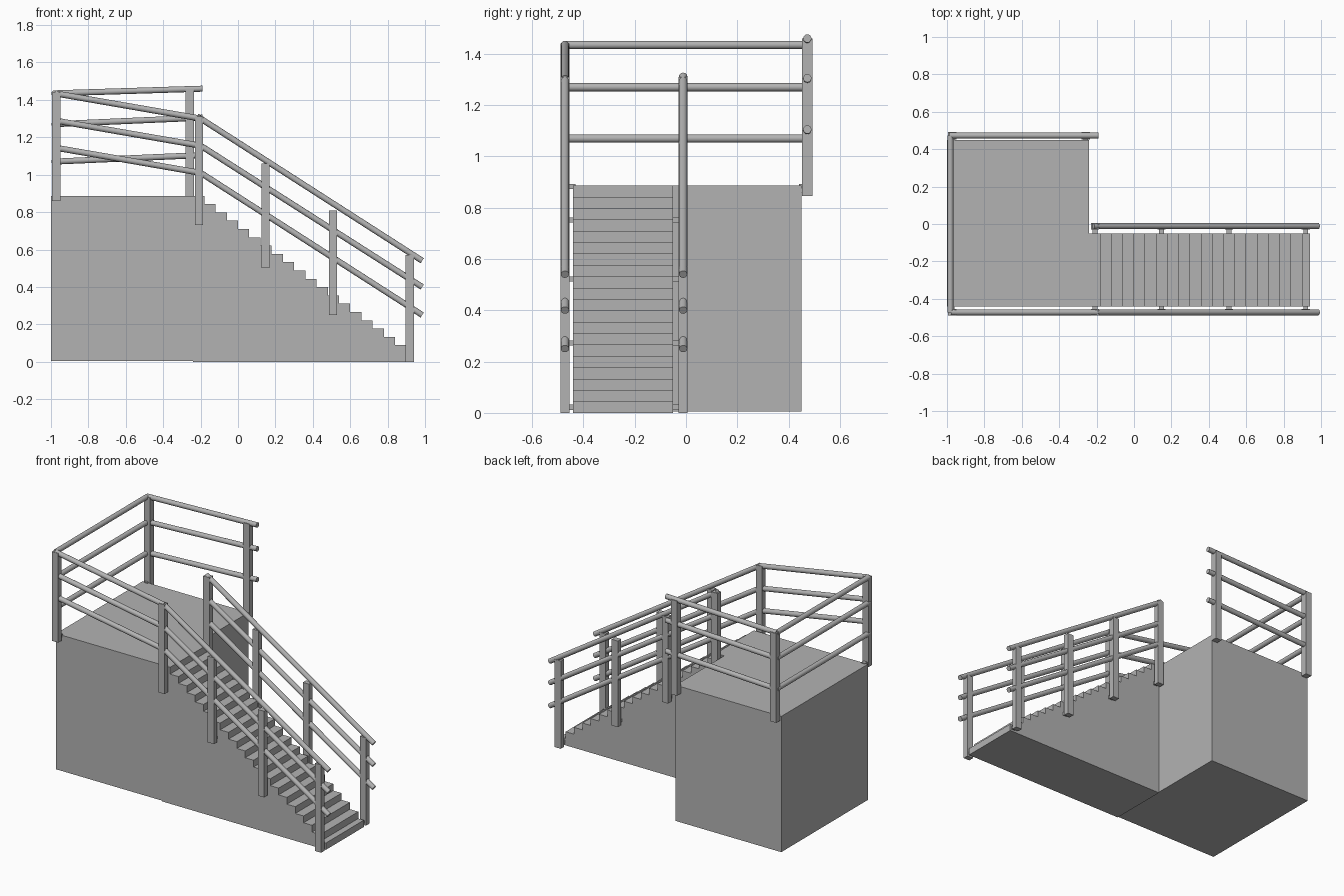
import bpy
import bmesh
from math import radians
from mathutils import Vector

cube = bpy.data.objects.get("Cube")
if cube:
    bpy.data.objects.remove(cube)

# One plain grey for everything
grey = bpy.data.materials.new("plain grey")
grey.use_nodes = True
grey.diffuse_color = (0.45, 0.45, 0.45, 1)
grey.node_tree.nodes["Principled BSDF"].inputs["Base Color"].default_value = grey.diffuse_color


def finish(name, bm):
    bmesh.ops.recalc_face_normals(bm, faces=bm.faces)
    mesh = bpy.data.meshes.new(name)
    bm.to_mesh(mesh)
    bm.free()
    mesh.materials.append(grey)
    obj = bpy.data.objects.new(name, mesh)
    bpy.context.collection.objects.link(obj)
    return obj


def box(name, lo, hi):
    bm = bmesh.new()
    bmesh.ops.create_cube(bm, size=1)
    lo, hi = Vector(lo), Vector(hi)
    for v in bm.verts:
        v.co = (lo + hi) / 2 + v.co * (hi - lo)
    return finish(name, bm)


def rail(name, start, end, radius=0.016):
    a, b = Vector(start), Vector(end)
    bm = bmesh.new()
    bmesh.ops.create_cone(bm, cap_ends=True, segments=20, radius1=radius,
                          radius2=radius, depth=(b - a).length)
    turn = (b - a).to_track_quat("Z", "Y")
    for v in bm.verts:
        v.co = turn @ v.co + (a + b) / 2
    obj = finish(name, bm)
    bpy.ops.object.select_all(action="DESELECT")
    obj.select_set(True)
    bpy.context.view_layer.objects.active = obj
    bpy.ops.object.shade_smooth_by_angle(angle=radians(40))
    return obj


def post(name, x, y, bottom, top, wall_y, depth=0.035):
    # Square post plus the little bracket that holds it to the wall
    box(name, (x - 0.022, y - depth / 2, bottom), (x + 0.022, y + depth / 2, top))
    box(name + "_bracket", (x - 0.013, min(y, wall_y), bottom + 0.012),
        (x + 0.013, max(y, wall_y), bottom + 0.032))


# Landing block
FRONT, BACK, INNER = -0.44, 0.45, -0.05
TOP, EDGE, FOOT = 0.887, -0.24, 0.94
box("landing", (-1, FRONT, 0.005), (EDGE, BACK, TOP))

# Stair flight: stepped profile extruded across its width
STEPS, RUN = 20, 0.06
rise = TOP / STEPS
profile = [(EDGE, 0), (EDGE, TOP)]
for i in range(STEPS):
    x = min(EDGE + RUN * (i + 1), FOOT)
    profile += [(x, TOP - rise * i), (x, TOP - rise * (i + 1))]
bm = bmesh.new()
face = bm.faces.new([bm.verts.new((x, FRONT, z)) for x, z in profile])
grown = bmesh.ops.extrude_face_region(bm, geom=[face])["geom"]
bmesh.ops.translate(bm, vec=(0, INNER - FRONT, 0),
                    verts=[g for g in grown if isinstance(g, bmesh.types.BMVert)])
finish("stairs", bm)

# Stair posts on both sides
Y_FRONT, Y_INNER, Y_BACK, X_SIDE = -0.472, -0.011, 0.473, -0.972
for i, (x, bottom, top) in enumerate([(-0.208, 0.73, 1.31), (0.147, 0.50, 1.06),
                                      (0.508, 0.25, 0.81), (0.918, 0, 0.57)]):
    post(f"front_stair_post_{i}", x, Y_FRONT, bottom, top, FRONT + 0.01)
    post(f"inner_stair_post_{i}", x, Y_INNER, bottom, top, INNER - 0.01)

# Landing posts
post("front_corner_post", X_SIDE, Y_FRONT, 0.86, 1.44, FRONT + 0.01)
post("back_corner_post", X_SIDE, Y_BACK, 0.86, 1.44, BACK - 0.01, 0.04)
post("back_end_post", -0.258, Y_BACK, 0.845, 1.46, BACK - 0.01, 0.04)

# Sloping stair rails and the front landing rails that meet them
BEND, END = -0.20, 0.985
for i, (corner, bend, end) in enumerate([(1.435, 1.30, 0.54), (1.29, 1.155, 0.40),
                                         (1.145, 1.01, 0.25)]):
    rail(f"front_landing_rail_{i}", (-0.98, Y_FRONT, corner), (BEND, Y_FRONT, bend))
    rail(f"front_stair_rail_{i}", (BEND, Y_FRONT, bend), (END, Y_FRONT, end))
    rail(f"inner_stair_rail_{i}", (BEND - 0.02, Y_INNER, bend + 0.013), (END, Y_INNER, end))

# Level side rails and the slightly rising back rails
for i, (z, z_end) in enumerate([(1.435, 1.46), (1.27, 1.305), (1.07, 1.105)]):
    rail(f"side_rail_{i}", (-0.982, Y_FRONT, z), (-0.982, Y_BACK, z))
    rail(f"back_rail_{i}", (-0.985, Y_BACK, z), (-0.19, Y_BACK, z_end))
